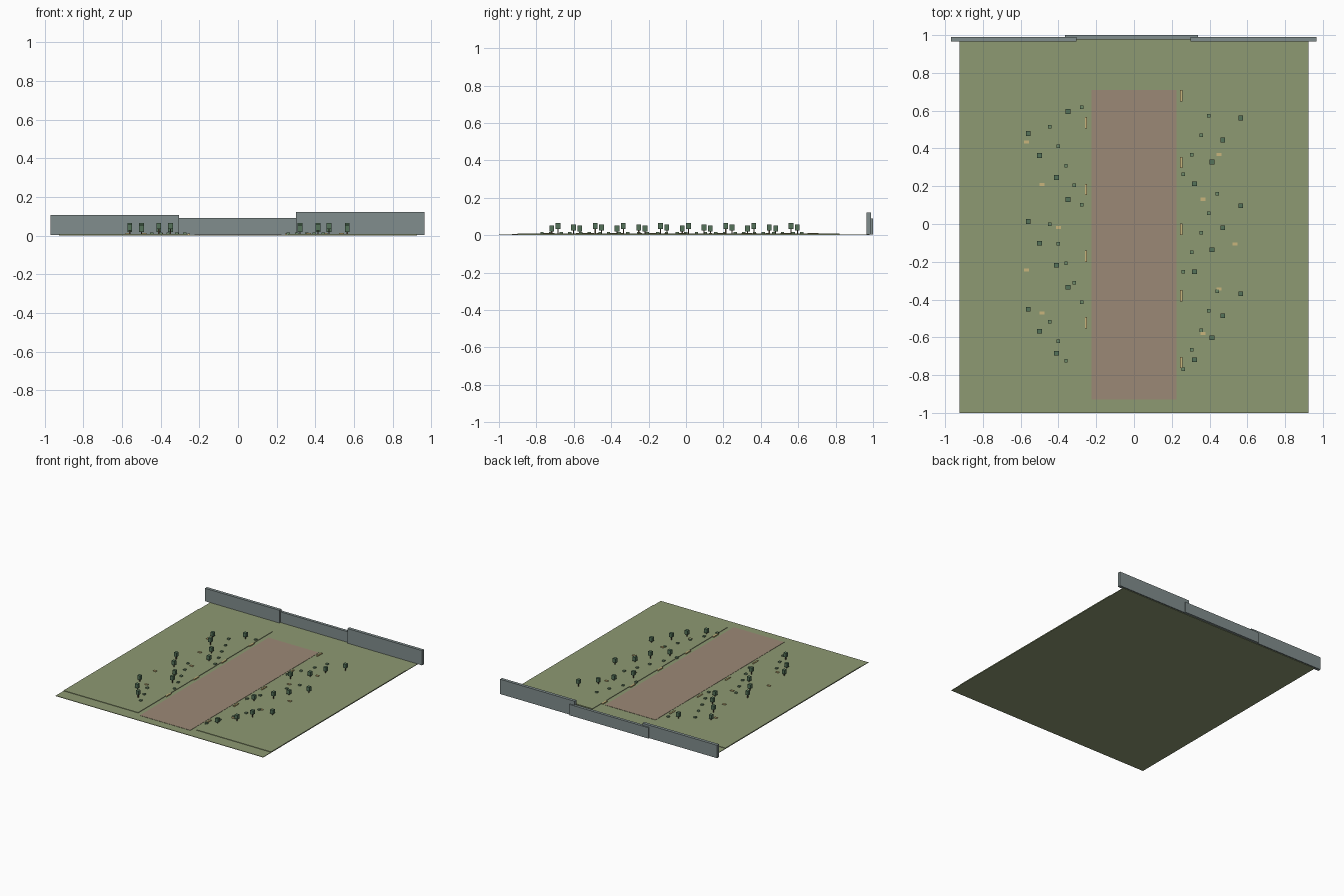
import bpy
import bmesh
from mathutils import Matrix, Vector

if "Cube" in bpy.data.objects:
    bpy.data.objects.remove(bpy.data.objects["Cube"])


def mat(name, rgb):
    m = bpy.data.materials.new(name)
    m.diffuse_color = (*rgb, 1)
    m.use_nodes = True
    m.node_tree.nodes["Principled BSDF"].inputs["Base Color"].default_value = m.diffuse_color
    return m


GRASS = mat("grass", (0.27, 0.32, 0.17))
EARTH = mat("earth", (0.33, 0.25, 0.18))
STONE = mat("stone", (0.22, 0.27, 0.27))
LEAF = mat("leaf", (0.09, 0.17, 0.10))
BUSH = mat("bush", (0.15, 0.25, 0.14))
BARK = mat("bark", (0.10, 0.07, 0.04))
STRAW = mat("straw", (0.58, 0.46, 0.20))


def boxes(name, spans, material):
    """One object made of boxes given as (x0, x1, y0, y1, z0, z1)."""
    bm = bmesh.new()
    for x0, x1, y0, y1, z0, z1 in spans:
        centre = Vector(((x0 + x1) / 2, (y0 + y1) / 2, (z0 + z1) / 2))
        size = Matrix.Diagonal((x1 - x0, y1 - y0, z1 - z0, 1))
        bmesh.ops.create_cube(bm, size=1, matrix=Matrix.Translation(centre) @ size)
    me = bpy.data.meshes.new(name)
    bm.to_mesh(me)
    bm.free()
    me.materials.append(material)
    ob = bpy.data.objects.new(name, me)
    bpy.context.collection.objects.link(ob)
    return ob


def block(x, y, sx, sy, z0, z1):
    return (x - sx / 2, x + sx / 2, y - sy / 2, y + sy / 2, z0, z1)


TOP = 0.008

# Ground slab, raised lawns either side, and the central path
boxes("ground", [(-0.925, 0.925, -1, 0.98, 0, 0.004)], GRASS)
boxes("left_lawn", [(-0.925, -0.26, -0.9, 0.82, 0.003, TOP)], GRASS)
boxes("right_lawn", [(0.26, 0.925, -0.9, 0.82, 0.003, TOP)], GRASS)
boxes("path", [(-0.225, 0.225, -0.93, 0.71, 0.003, 0.006)], EARTH)

# Back walls
boxes("left_wall", [(-0.97, -0.305, 0.965, 0.99, 0.003, 0.107)], STONE)
boxes("middle_wall", [(-0.365, 0.34, 0.977, 1.0, 0.003, 0.09)], STONE)
boxes("right_wall", [(0.30, 0.965, 0.965, 0.99, 0.003, 0.122)], STONE)

# Trees: staggered rows with three repeating heights
rows = [("left", (-0.41, -0.5, -0.56, -0.35), -0.684, (0.065, 0.051, 0.058)),
        ("right", (0.32, 0.413, 0.47, 0.565), -0.718, (0.051, 0.058, 0.065))]
for side, xs, y0, tops in rows:
    trunks, crowns = [], []
    for i in range(12):
        x, y, top = xs[i % 4], y0 + 0.1163 * i, tops[i % 3]
        trunks.append(block(x, y, 0.006, 0.006, TOP - 0.002, top - 0.028))
        crowns.append(block(x, y, 0.025, 0.025, top - 0.032, top))
    boxes(side + "_tree_trunks", trunks, BARK)
    boxes(side + "_tree_crowns", crowns, LEAF)

# Low shrubs: five-step diagonal rows
rows = [("left", (-0.36, -0.40, -0.445, -0.276, -0.317), -0.724),
        ("right", (0.26, 0.305, 0.355, 0.395, 0.44), -0.77)]
for side, xs, y0 in rows:
    boxes(side + "_shrubs",
          [block(xs[i % 5], y0 + 0.1033 * i, 0.018, 0.018, 0.004, 0.017)
           for i in range(14)], BUSH)

# Straw tufts
rows = [("left", (-0.487, -0.57, -0.40), -0.47, 0.226),
        ("right", (0.365, 0.45, 0.535), -0.58, 0.237)]
for side, xs, y0, step in rows:
    boxes(side + "_tufts",
          [block(xs[i % 3], y0 + step * i, 0.026, 0.016, 0.004, 0.013)
           for i in range(5)], STRAW)

# Edging strips beside the path
for side, x, y0, n in [("left", -0.254, -0.523, 4), ("right", 0.25, -0.733, 5)]:
    boxes(side + "_edging",
          [block(x, y0 + 0.353 * i, 0.012, 0.06, 0.003, 0.012) for i in range(n)], STRAW)
